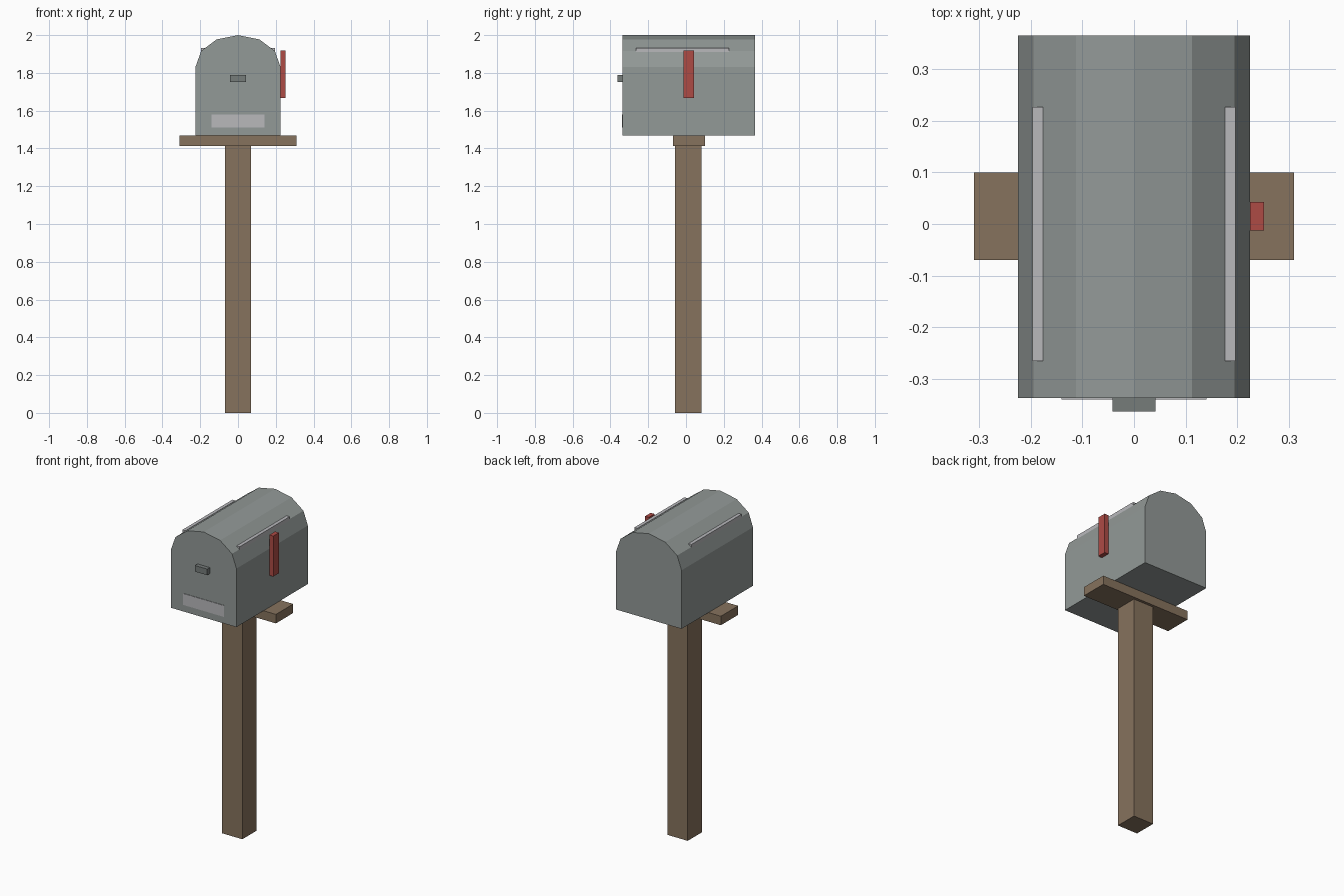
import bpy, bmesh
from math import cos, sin, pi

if "Cube" in bpy.data.objects:
    bpy.data.objects.remove(bpy.data.objects["Cube"])


def material(name, rgb):
    m = bpy.data.materials.new(name)
    m.diffuse_color = (*rgb, 1)
    m.use_nodes = True
    m.node_tree.nodes["Principled BSDF"].inputs["Base Color"].default_value = m.diffuse_color
    return m


def add_object(name, bm, mat):
    bmesh.ops.recalc_face_normals(bm, faces=bm.faces)
    mesh = bpy.data.meshes.new(name)
    bm.to_mesh(mesh)
    bm.free()
    mesh.materials.append(mat)
    ob = bpy.data.objects.new(name, mesh)
    bpy.context.collection.objects.link(ob)
    return ob


def box(name, x, y, z, mat):
    """Box from (min, max) ranges."""
    bm = bmesh.new()
    bmesh.ops.create_cube(bm, size=1)
    for v in bm.verts:
        v.co = [(r[0] + r[1]) / 2 + c * (r[1] - r[0]) for c, r in zip(v.co, (x, y, z))]
    return add_object(name, bm, mat)


wood = material("wood", (0.24, 0.17, 0.11))
metal = material("metal", (0.29, 0.32, 0.31))
dark_metal = material("dark_metal", (0.18, 0.20, 0.195))
light_metal = material("light_metal", (0.48, 0.48, 0.50))
red = material("red", (0.42, 0.07, 0.06))

# Wooden support
box("post", (-0.07, 0.07), (-0.057, 0.083), (0, 1.412), wood)
box("cross_board", (-0.31, 0.31), (-0.07, 0.10), (1.412, 1.468), wood)

# Body: straight walls under a six-segment arch, extruded front to back
W, FRONT, BACK = 0.225, -0.337, 0.365
BASE, SPRING, RISE = 1.468, 1.832, 0.168
profile = [(-W, BASE), (W, BASE)]
profile += [(W * cos(i * pi / 6), SPRING + RISE * sin(i * pi / 6)) for i in range(7)]
bm = bmesh.new()
face = bm.faces.new([bm.verts.new((x, FRONT, z)) for x, z in profile])
ext = bmesh.ops.extrude_face_region(bm, geom=[face], use_keep_orig=True)
for v in ext["geom"]:
    if isinstance(v, bmesh.types.BMVert):
        v.co.y = BACK
add_object("mailbox_body", bm, metal)

# Door handle and blank plate
box("door_handle", (-0.042, 0.042), (-0.363, FRONT), (1.752, 1.79), dark_metal)
box("door_plate", (-0.14, 0.14), (-0.340, FRONT), (1.51, 1.581), light_metal)

# Roof trim strips
for side, s in (("left", -1), ("right", 1)):
    box("trim_" + side, sorted((s * 0.176, s * 0.197)), (-0.265, 0.227), (1.908, 1.933), light_metal)

# Signal flag
box("flag", (W, 0.252), (-0.013, 0.043), (1.666, 1.918), red)
